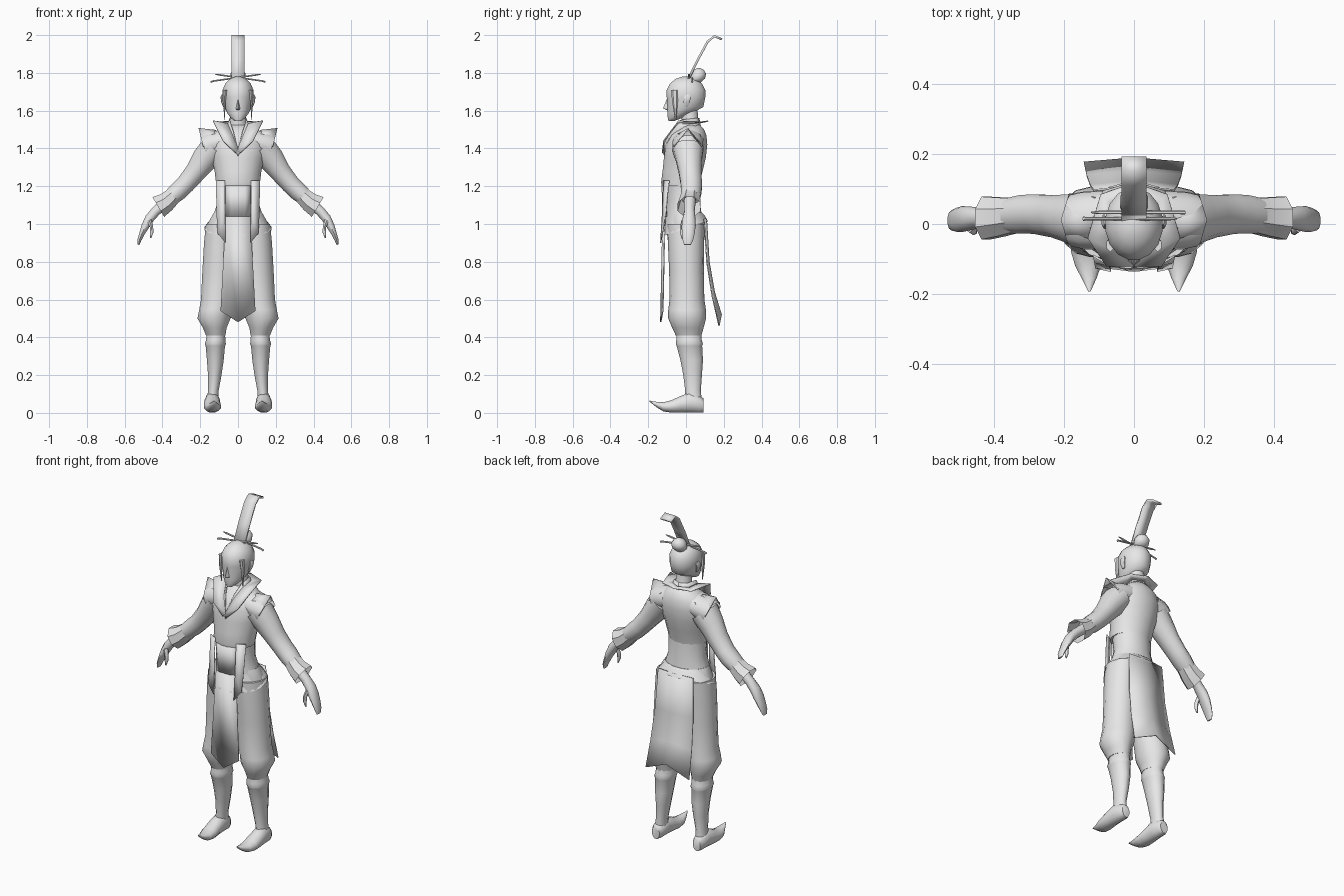
import bpy, bmesh, math
from mathutils import Vector as V

mat = bpy.data.materials.new("grey")
mat.diffuse_color = (0.8, 0.8, 0.8, 1)


def make(name, verts, faces, mirror=False, thick=0, angle=40):
    me = bpy.data.meshes.new(name)
    me.from_pydata([tuple(v) for v in verts], [], faces)
    bm = bmesh.new()
    bm.from_mesh(me)
    bmesh.ops.remove_doubles(bm, verts=bm.verts, dist=1e-5)
    bmesh.ops.recalc_face_normals(bm, faces=bm.faces)
    bm.to_mesh(me)
    bm.free()
    ob = bpy.data.objects.new(name, me)
    bpy.context.collection.objects.link(ob)
    me.materials.append(mat)
    if thick:
        m = ob.modifiers.new("thickness", 'SOLIDIFY')
        m.thickness, m.offset = thick, 0
    if mirror:
        ob.modifiers.new("mirror", 'MIRROR').use_clip = False
    bpy.ops.object.select_all(action='DESELECT')
    ob.select_set(True)
    bpy.context.view_layer.objects.active = ob
    bpy.ops.object.shade_smooth_by_angle(angle=math.radians(angle))
    return ob


def loft(name, rings, n=12, caps=True, **kw):
    """Skin rings given as (centre, half-axis, half-axis)."""
    verts, faces = [], []
    for c, u, v in rings:
        for i in range(n):
            a = 2 * math.pi * (i + .5) / n
            verts.append(V(c) + V(u) * math.cos(a) + V(v) * math.sin(a))
    for r in range(len(rings) - 1):
        for i in range(n):
            j = (i + 1) % n
            faces.append((r*n + i, r*n + j, r*n + n + j, r*n + n + i))
    if caps:
        faces += [tuple(range(n)), tuple(range(len(verts) - n, len(verts)))]
    return make(name, verts, faces, **kw)


def stack(name, rows, tilt=0, **kw):
    """Horizontal rings: z, centre x, centre y, radius x, radius y."""
    return loft(name, [((x, y, z), (rx, 0, 0), (0, ry, tilt * k))
                       for k, (z, x, y, rx, ry) in enumerate(rows)], **kw)


def limb(name, rows, **kw):
    """Rings across a path in the xz plane: x, y, z, radius in plane, radius y."""
    pts = [V(r[:3]) for r in rows]
    rings = []
    for i, r in enumerate(rows):
        d = (pts[min(i + 1, len(pts) - 1)] - pts[max(i - 1, 0)]).normalized()
        rings.append((pts[i], V((-d.z, 0, d.x)) * r[3], V((0, r[4], 0))))
    return loft(name, rings, **kw)


def strip(name, a, b, thick=.006, **kw):
    """Cloth band between two matching edges."""
    n = len(a)
    return make(name, a + b, [(i, i + 1, n + i + 1, n + i) for i in range(n - 1)],
                thick=thick, **kw)


# Head, nose, ears, hair
stack("head", [(1.545, 0, -.078, .018, .015), (1.56, 0, -.06, .038, .037),
               (1.59, 0, -.03, .06, .07), (1.62, 0, -.003, .072, .097),
               (1.67, 0, 0, .083, .104), (1.71, 0, 0, .083, .104),
               (1.745, 0, 0, .068, .085), (1.768, 0, 0, .044, .056),
               (1.78, 0, 0, .015, .02)], n=16, angle=60)
make("nose", [(0, -.098, 1.67), (0, -.122, 1.612), (.015, -.092, 1.605),
              (-.015, -.092, 1.605), (0, -.09, 1.598)],
     [(0, 1, 2), (0, 3, 1), (1, 4, 2), (1, 3, 4)])
stack("ear", [(1.62, .073, .0, .006, .01), (1.645, .083, .003, .007, .018),
              (1.672, .086, .008, .007, .02), (1.685, .083, .008, .003, .01)], n=8, mirror=True)
stack("side_lock", [(1.71, .068, -.06, .012, .02), (1.64, .073, -.058, .007, .014),
                    (1.55, .07, -.055, .002, .003)], n=6, mirror=True)
stack("neck", [(1.49, 0, .03, .06, .055), (1.54, 0, .022, .045, .046),
               (1.61, 0, .015, .043, .047)])
stack("hair_bun", [(1.75, 0, .05, .03, .03), (1.77, 0, .06, .042, .042),
                   (1.795, 0, .066, .042, .042), (1.815, 0, .067, .029, .029),
                   (1.825, 0, .067, .008, .008)], angle=60)

# Tall bent headpiece and crossed pins
path = [(.005, 1.75), (.06, 1.865), (.115, 1.966), (.15, 1.994), (.19, 1.978)]
strip("headpiece", [(-.035, y, z) for y, z in path],
      [(.035, y, z) for y, z in path], thick=.012, angle=20)
for k, s in enumerate((1, -1)):
    y = .015 + .018 * k
    limb("hair_pin", [(-.145 * s, y, 1.752, .006, .006), (-.13 * s, y, 1.757, .005, .005),
                      (.1 * s, y, 1.79, .005, .005), (.122 * s, y, 1.793, .002, .002)], n=6)

# Jacket body, sash and flared hem
stack("jacket", [(1.20, 0, -.03, .117, .1), (1.22, 0, -.03, .119, .104),
                 (1.28, 0, -.018, .126, .108), (1.35, 0, -.006, .142, .113),
                 (1.42, 0, .003, .155, .112), (1.47, 0, .012, .135, .098),
                 (1.50, 0, .022, .095, .075), (1.525, 0, .025, .055, .05)], n=16, angle=50)
stack("sash", [(1.04, 0, -.012, .135, .098), (1.12, 0, -.015, .108, .09),
               (1.205, 0, -.02, .112, .09)], n=16)
stack("jacket_hem", [(1.06, 0, -.01, .128, .095), (1.03, 0, -.008, .142, .106),
                     (.975, 0, -.004, .182, .122)], tilt=.02, n=16, caps=False)
fx = (-.065, -.035, .035, .065)
fy = (-.108, -.124, -.124, -.108)
strip("sash_plate", [(x, y, 1.205) for x, y in zip(fx, fy)],
      [(x, y + .002, 1.04) for x, y in zip(fx, fy)], thick=.01)

# Broad collar folded around the neck
strip("collar", [(0, -.118, 1.40), (.033, -.085, 1.48), (.055, -.035, 1.53),
                 (.05, .045, 1.535), (0, .07, 1.535)],
      [(.012, -.125, 1.375), (.08, -.118, 1.44), (.132, -.04, 1.545),
       (.095, .085, 1.54), (0, .118, 1.545)], mirror=True, angle=30)
strip("inner_collar", [(0, -.122, 1.39), (.025, -.082, 1.49), (.045, -.03, 1.55),
                       (.042, .05, 1.56), (0, .068, 1.56)],
      [(0, -.114, 1.36), (.05, -.09, 1.45), (.065, -.03, 1.50),
       (.06, .05, 1.50), (0, .08, 1.50)], mirror=True, angle=30)

# Pointed shoulder caps
loft("shoulder_cap", [((.09, .012, 1.435), (0, 0, .065), (0, .085, 0)),
                      ((.145, .01, 1.42), (.02, 0, .065), (0, .083, 0)),
                      ((.178, .01, 1.40), (.022, 0, .068), (0, .075, 0))],
     mirror=True, caps=False)
make("shoulder_point", [(.11, -.05, 1.47), (.115, .01, 1.495), (.11, .075, 1.47),
                        (.185, -.065, 1.41), (.208, .012, 1.505), (.185, .085, 1.41)],
     [(0, 1, 4, 3), (1, 2, 5, 4)], mirror=True, thick=.006)

# Sleeves, cuffs and hands
limb("sleeve", [(.13, .01, 1.40, .075, .085), (.175, .015, 1.345, .072, .072),
                (.225, .022, 1.275, .058, .062), (.277, .028, 1.212, .052, .058),
                (.315, .028, 1.175, .052, .057), (.355, .024, 1.14, .046, .052)],
     mirror=True, angle=50)
limb("cuff", [(.34, .024, 1.152, .048, .053), (.38, .02, 1.115, .056, .06),
              (.422, .017, 1.09, .066, .066)], caps=False, n=8, mirror=True)
limb("hand", [(.37, .02, 1.125, .03, .032), (.435, .018, 1.068, .027, .028),
              (.468, .016, 1.03, .026, .034), (.49, .014, .99, .022, .037),
              (.508, .012, .95, .015, .034), (.522, .01, .915, .011, .028),
              (.527, .008, .89, .005, .018)], mirror=True, n=10, angle=60)
limb("thumb", [(.47, -.01, 1.02, .014, .014), (.458, -.02, .985, .011, .012),
               (.457, -.022, .955, .01, .01), (.463, -.02, .925, .004, .004)],
     mirror=True, n=6, angle=60)

# Hips and baggy trousers
stack("hips", [(.84, 0, 0, .10, .08), (.92, 0, 0, .165, .1), (1.0, 0, 0, .165, .105),
               (1.06, 0, -.01, .13, .095)], n=16)
stack("trouser_leg", [(1.0, .09, 0, .082, .098), (.9, .094, 0, .088, .096),
                      (.75, .1, .003, .091, .092), (.6, .108, .005, .09, .092),
                      (.545, .12, .006, .088, .1), (.5, .127, .006, .09, .1),
                      (.45, .123, .01, .064, .083), (.41, .118, .014, .053, .068)],
      mirror=True, n=14, angle=50)

# Boots with curled toes
stack("boot_shaft", [(.43, .117, .015, .05, .066), (.385, .118, .016, .053, .07),
                     (.365, .12, .018, .058, .074), (.355, .12, .018, .053, .07),
                     (.28, .12, .03, .046, .062), (.2, .123, .035, .037, .051),
                     (.12, .13, .037, .029, .043), (.05, .135, .04, .034, .046)],
      mirror=True, angle=50)
loft("boot_foot", [((x, y, z), (rx, 0, 0), (0, 0, rz)) for x, y, z, rx, rz in (
    (.135, .093, .04, .025, .038), (.135, .07, .046, .037, .046),
    (.136, .02, .055, .042, .055), (.137, -.03, .045, .044, .045),
    (.135, -.08, .034, .046, .033), (.131, -.12, .032, .038, .025),
    (.128, -.155, .044, .022, .015), (.127, -.193, .062, .003, .003))],
     mirror=True, angle=60)

# Hanging cloth: front panel, back panel, two front ribbons
strip("front_panel", [(-.065, -.112, 1.04), (0, -.122, 1.04), (.065, -.112, 1.04)],
      [(-.092, -.122, .54), (0, -.134, .48), (.092, -.122, .54)])
xs = (-1, 0, 1)
rows = [[(w * x, y - .012 * abs(x), z + (dz if x == 0 else 0)) for x in xs]
        for w, y, z, dz in ((.115, .108, 1.03, 0), (.125, .122, .8, 0),
                            (.135, .15, .62, .02), (.143, .187, .46, .06))]
make("back_panel", sum(rows, []),
     [(r*3 + i, r*3 + i + 1, r*3 + i + 4, r*3 + i + 3) for r in range(3) for i in range(2)],
     thick=.006)
strip("ribbon", [(.07, -.118, 1.23), (.068, -.125, 1.05), (.066, -.134, .90)],
      [(.116, -.09, 1.23), (.112, -.108, 1.05), (.11, -.124, .955)], mirror=True)
